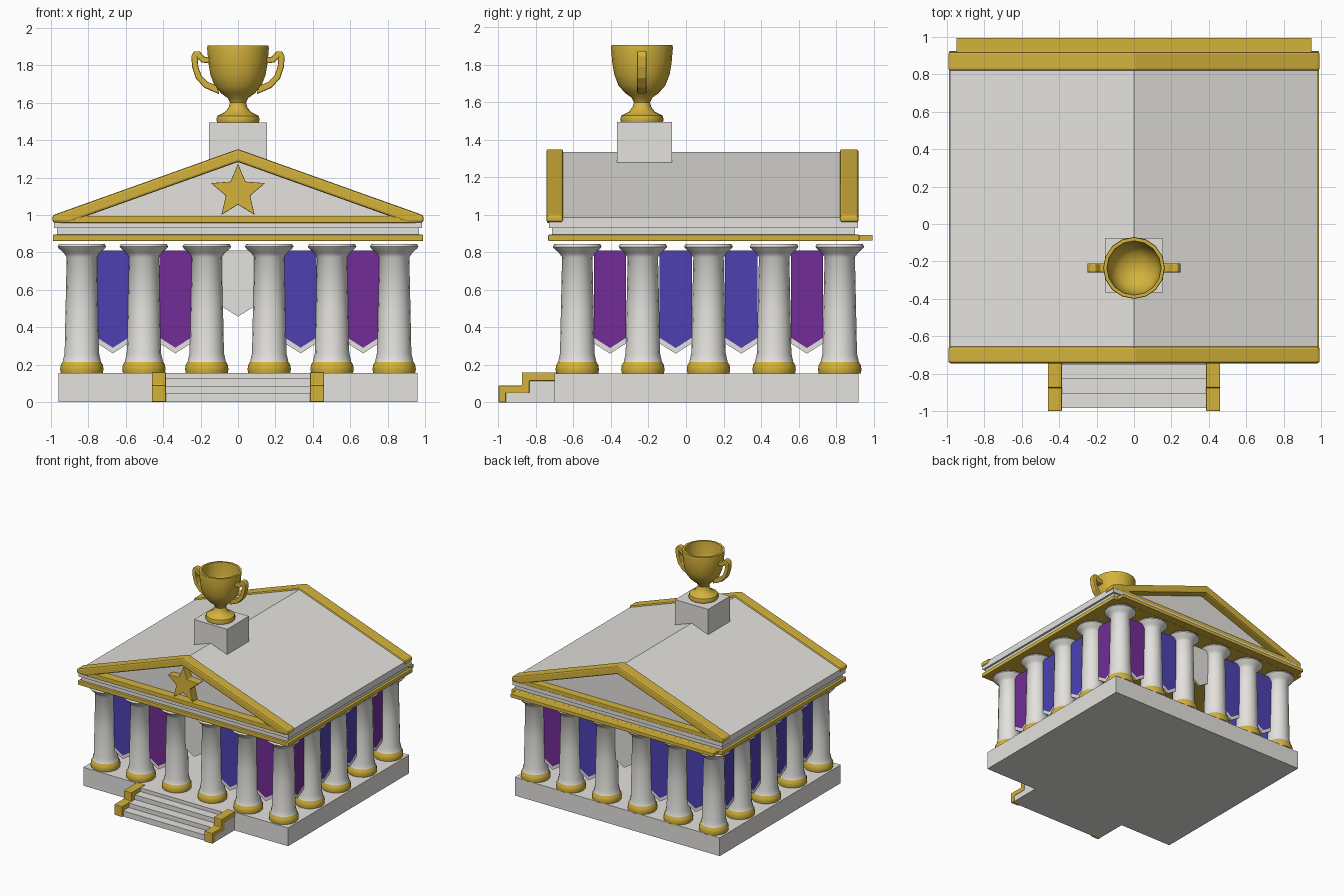
import bpy, bmesh, math

if "Cube" in bpy.data.objects:
    bpy.data.objects.remove(bpy.data.objects["Cube"])


def mat(name, rgb):
    m = bpy.data.materials.new(name)
    m.diffuse_color = (*rgb, 1)
    m.use_nodes = True
    m.node_tree.nodes["Principled BSDF"].inputs["Base Color"].default_value = m.diffuse_color
    return m


WHITE = mat("white_marble", (0.77, 0.76, 0.73))
GOLD = mat("gold", (0.66, 0.45, 0.045))
BLUE = mat("blue_cloth", (0.075, 0.053, 0.45))
PURPLE = mat("purple_cloth", (0.17, 0.025, 0.31))


def finish(name, bm, mats, bevel=0, smooth=False):
    bmesh.ops.recalc_face_normals(bm, faces=bm.faces)
    me = bpy.data.meshes.new(name)
    bm.to_mesh(me)
    bm.free()
    for m in mats:
        me.materials.append(m)
    ob = bpy.data.objects.new(name, me)
    bpy.context.collection.objects.link(ob)
    if bevel:
        mod = ob.modifiers.new("bevel", 'BEVEL')
        mod.width, mod.segments = bevel, 2
    if smooth:
        bpy.ops.object.select_all(action='DESELECT')
        ob.select_set(True)
        bpy.context.view_layer.objects.active = ob
        bpy.ops.object.shade_smooth_by_angle(angle=math.radians(40))
    return ob


def prism(name, pts, axis, lo, hi, m, bevel=0):
    """Extrude a 2D outline: axis 'x' takes (y, z) points, axis 'y' takes (x, z)."""
    bm = bmesh.new()

    def put(p, d):
        return bm.verts.new((d, p[0], p[1]) if axis == 'x' else (p[0], d, p[1]))
    a = [put(p, lo) for p in pts]
    b = [put(p, hi) for p in pts]
    n = len(pts)
    bm.faces.new(a)
    bm.faces.new(b[::-1])
    for i in range(n):
        bm.faces.new((a[i], b[i], b[(i + 1) % n], a[(i + 1) % n]))
    return finish(name, bm, [m], bevel)


def box(name, x0, x1, y0, y1, z0, z1, m, bevel=0):
    return prism(name, [(x0, z0), (x1, z0), (x1, z1), (x0, z1)], 'y', y0, y1, m, bevel)


def lathe(name, prof, cx, cy, sides, mats, gold_below=None):
    """Spin an (r, z) profile; faces under gold_below take the second material."""
    bm = bmesh.new()
    rings = [[bm.verts.new((cx + r * math.cos(math.tau * i / sides),
                            cy + r * math.sin(math.tau * i / sides), z))
              for i in range(sides)] for r, z in prof]
    for a, b in zip(rings, rings[1:]):
        for i in range(sides):
            j = (i + 1) % sides
            f = bm.faces.new((a[i], a[j], b[j], b[i]))
            if gold_below and f.calc_center_median().z < gold_below:
                f.material_index = 1
    bm.faces.new(rings[0][::-1])
    bm.faces.new(rings[-1])
    return finish(name, bm, mats, smooth=True)


# Platform and front steps
box("platform", -0.96, 0.96, -0.70, 0.92, 0, 0.155, WHITE)
for i, (y, z) in enumerate([(-0.985, 0.048), (-0.91, 0.086), (-0.83, 0.125), (-0.755, 0.155)]):
    box(f"step_{i}", -0.39, 0.39, y, -0.69, 0, z, WHITE)

# Stepped side walls of the stairs with gold coping
coping = [(-1, 0), (-0.96, 0), (-0.96, 0.05), (-0.835, 0.05), (-0.835, 0.115), (-0.69, 0.115),
          (-0.69, 0.16), (-0.875, 0.16), (-0.875, 0.09), (-1, 0.09)]
infill = [(-0.97, 0), (-0.69, 0), (-0.69, 0.13), (-0.85, 0.13), (-0.85, 0.07), (-0.97, 0.07)]
for s, side in ((-1, "left"), (1, "right")):
    lo, hi = sorted((s * 0.385, s * 0.46))
    prism(f"stair_coping_{side}", coping, 'x', lo, hi, GOLD, 0.005)
    prism(f"stair_wall_{side}", infill, 'x', lo + 0.004, hi - 0.004, WHITE)

# Columns around the edge
XS = [-0.835, -0.503, -0.167, 0.167, 0.503, 0.835]
YS = [-0.58, -0.23, 0.12, 0.47, 0.82]
column = [(0.112, 0.155), (0.116, 0.175), (0.112, 0.20), (0.102, 0.215), (0.098, 0.235),
          (0.092, 0.26), (0.087, 0.50), (0.081, 0.775), (0.092, 0.79), (0.10, 0.80),
          (0.122, 0.82), (0.13, 0.83), (0.122, 0.845)]
spots = [(x, y) for x in XS for y in YS if abs(x) > 0.8 or y in (YS[0], YS[-1])]
for i, (x, y) in enumerate(spots):
    lathe(f"column_{i}", column, x, y, 16, [WHITE, GOLD], 0.213)


# Hanging banners with a pale pointed hem
def banner(name, axis, c, d, m):
    w, t = 0.086, 0.008

    def hang(part, shape, mm):
        prism(name + part, [(c + u, z) for u, z in shape], axis, d - t, d + t, mm)
    if m is WHITE:
        hang("", [(-w, 0.81), (w, 0.81), (w, 0.51), (0, 0.457), (-w, 0.51)], m)
        return
    hang("", [(-w, 0.81), (w, 0.81), (w, 0.345), (0, 0.29), (-w, 0.345)], m)
    hang("_hem", [(-w, 0.345), (0, 0.29), (w, 0.345), (w, 0.315), (0, 0.26), (-w, 0.315)], WHITE)


mid = lambda v: [(a + b) / 2 for a, b in zip(v, v[1:])]
for i, c in enumerate(mid(XS)):
    banner(f"front_banner_{i}", 'y', c, YS[0], [BLUE, PURPLE, WHITE, BLUE, PURPLE][i])
    banner(f"back_banner_{i}", 'y', c, YS[-1], [BLUE, BLUE, WHITE, BLUE, PURPLE][i])
for i, c in enumerate(mid(YS)):
    banner(f"right_banner_{i}", 'x', c, XS[-1], [PURPLE, BLUE, BLUE, PURPLE][i])
    banner(f"left_banner_{i}", 'x', c, XS[0], BLUE)

# Entablature: gold band, pale frieze, flared eave
box("gold_band", -0.99, 0.99, -0.735, 0.925, 0.86, 0.895, GOLD, 0.006)
box("back_ledge", -0.95, 0.95, 0.91, 0.995, 0.863, 0.893, GOLD, 0.004)
box("frieze", -0.968, 0.968, -0.715, 0.90, 0.89, 0.935, WHITE)
box("eave", -0.985, 0.985, -0.73, 0.918, 0.93, 0.962, WHITE)

# Roof, whose ends form the recessed gable walls
prism("roof", [(-0.985, 0.955), (0.985, 0.955), (0.985, 0.985), (0, 1.336), (-0.985, 0.985)],
      'y', -0.67, 0.85, WHITE)

# Gold gable frames front and back
rake = [(-0.992, 0.96), (-0.905, 0.96), (0, 1.283), (0.905, 0.96), (0.992, 0.96),
        (0.992, 0.998), (0, 1.352), (-0.992, 0.998)]
for end, y0, y1 in (("front", -0.745, -0.655), ("back", 0.82, 0.92)):
    prism(f"gable_rake_{end}", rake, 'y', y0, y1, GOLD, 0.012)
    box(f"gable_sill_{end}", -0.95, 0.95, y0 + 0.004, y1 - 0.004, 0.957, 0.995, GOLD, 0.005)

# Star on the front gable
star = [((0.152, 0.068)[i % 2] * math.sin(i * math.pi / 5),
         1.123 + (0.152, 0.068)[i % 2] * math.cos(i * math.pi / 5)) for i in range(10)]
prism("gable_star", star, 'y', -0.735, -0.66, GOLD, 0.004)

# Trophy on its pedestal
box("pedestal", -0.155, 0.155, -0.367, -0.075, 1.28, 1.495, WHITE)
cup = [(0.112, 1.495), (0.116, 1.51), (0.11, 1.53), (0.07, 1.55), (0.05, 1.575), (0.043, 1.60),
       (0.055, 1.625), (0.09, 1.65), (0.125, 1.69), (0.148, 1.75), (0.158, 1.81), (0.165, 1.89),
       (0.163, 1.905), (0.145, 1.905), (0.138, 1.81), (0.122, 1.74), (0.08, 1.69), (0.02, 1.675)]
lathe("trophy_cup", cup, 0, -0.235, 16, [GOLD])
handle = [(0.15, 1.845), (0.18, 1.845), (0.205, 1.875), (0.235, 1.875), (0.25, 1.85), (0.245, 1.79),
          (0.225, 1.73), (0.18, 1.68), (0.10, 1.645), (0.11, 1.69), (0.16, 1.71), (0.195, 1.745),
          (0.212, 1.79), (0.215, 1.835), (0.195, 1.815), (0.15, 1.81)]
for s, side in ((-1, "left"), (1, "right")):
    prism(f"trophy_handle_{side}", [(s * x, z) for x, z in handle], 'y', -0.26, -0.21, GOLD, 0.007)
